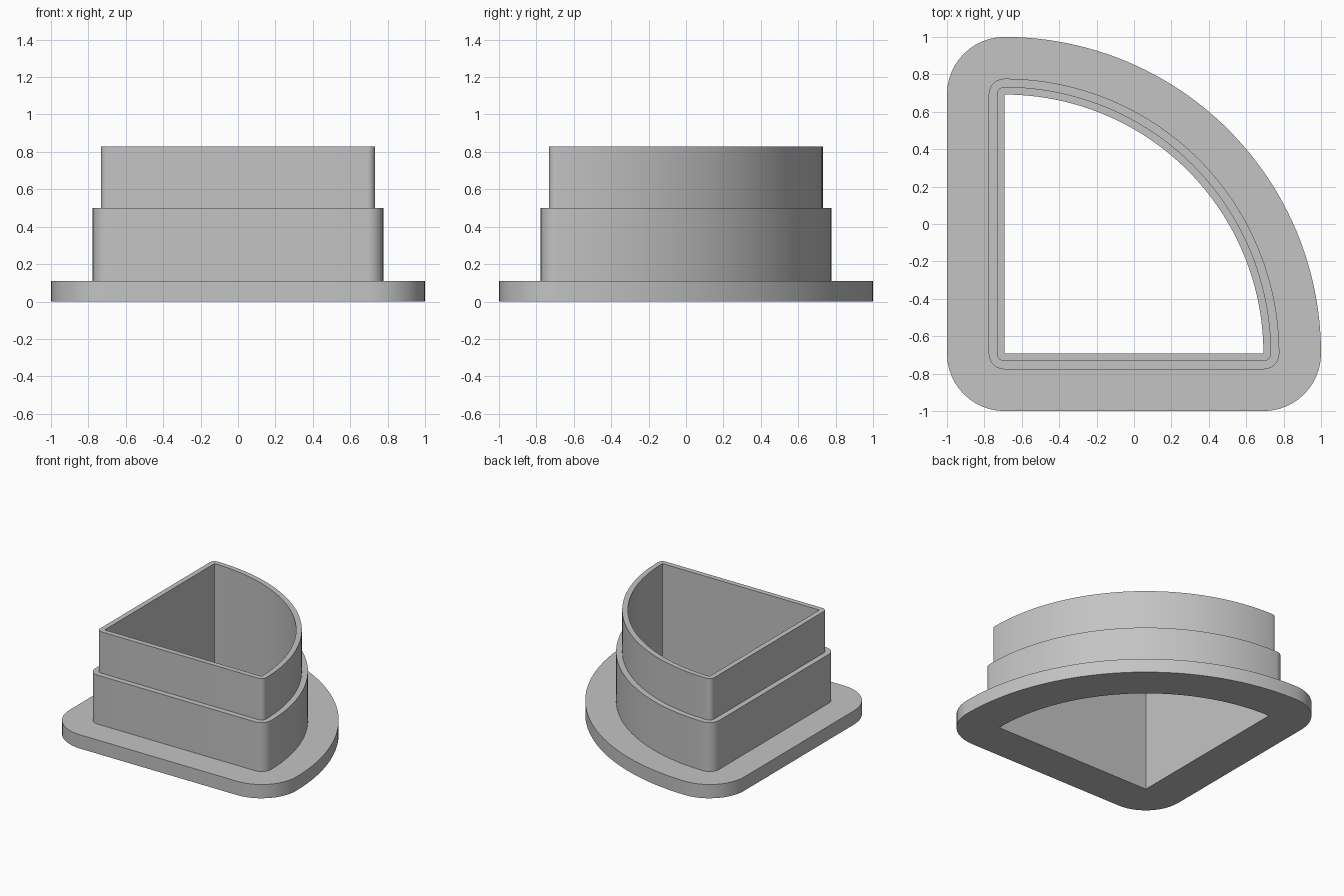
import bpy
import bmesh
from math import radians, cos, sin

# Remove the default cube only
cube = bpy.data.objects.get("Cube")
if cube:
    bpy.data.objects.remove(cube, do_unlink=True)

HALF = 0.692            # half the width of the quarter-circle opening
RADIUS = 2 * HALF

# Single flat grey
grey = bpy.data.materials.new("plain grey")
grey.use_nodes = True
colour = (0.55, 0.55, 0.55, 1)
grey.diffuse_color = colour
grey.node_tree.nodes["Principled BSDF"].inputs["Base Color"].default_value = colour


def arc(cx, cy, r, start, steps):
    """Points along a 90 degree arc."""
    angles = [radians(start + 90 * i / steps) for i in range(steps + 1)]
    return [(cx + r * cos(a), cy + r * sin(a)) for a in angles]


def outline(offset):
    """Quarter-circle outline grown outwards, with rounded corners."""
    return (arc(-HALF, -HALF, RADIUS + offset, 0, 48)
            + arc(-HALF, HALF, offset, 90, 12)
            + arc(-HALF, -HALF, offset, 180, 12)
            + arc(HALF, -HALF, offset, 270, 12))


# Wall section as (offset from opening, height): flange, lower wall, thin rim
LOWER, RIM, FLANGE = 0.085, 0.041, 0.308
section = [(0, 0), (FLANGE, 0), (FLANGE, 0.11), (LOWER, 0.11),
           (LOWER, 0.5), (RIM, 0.5), (RIM, 0.83), (0, 0.83)]

# Sweep the section around the outline into one closed ring
bm = bmesh.new()
rings = [[bm.verts.new((x, y, z)) for x, y in outline(d)] for d, z in section]
for k, ring in enumerate(rings):
    above = rings[(k + 1) % len(rings)]
    for i in range(len(ring)):
        j = (i + 1) % len(ring)
        bm.faces.new((ring[i], ring[j], above[j], above[i]))
bmesh.ops.remove_doubles(bm, verts=bm.verts, dist=0.0001)
bmesh.ops.recalc_face_normals(bm, faces=bm.faces)

mesh = bpy.data.meshes.new("stepped_quarter_cutter")
bm.to_mesh(mesh)
bm.free()
mesh.materials.append(grey)
cutter = bpy.data.objects.new("stepped_quarter_cutter", mesh)
bpy.context.collection.objects.link(cutter)

# Smooth curved walls, keep the steps crisp
bpy.ops.object.select_all(action="DESELECT")
cutter.select_set(True)
bpy.context.view_layer.objects.active = cutter
bpy.ops.object.shade_smooth_by_angle(angle=radians(30))
